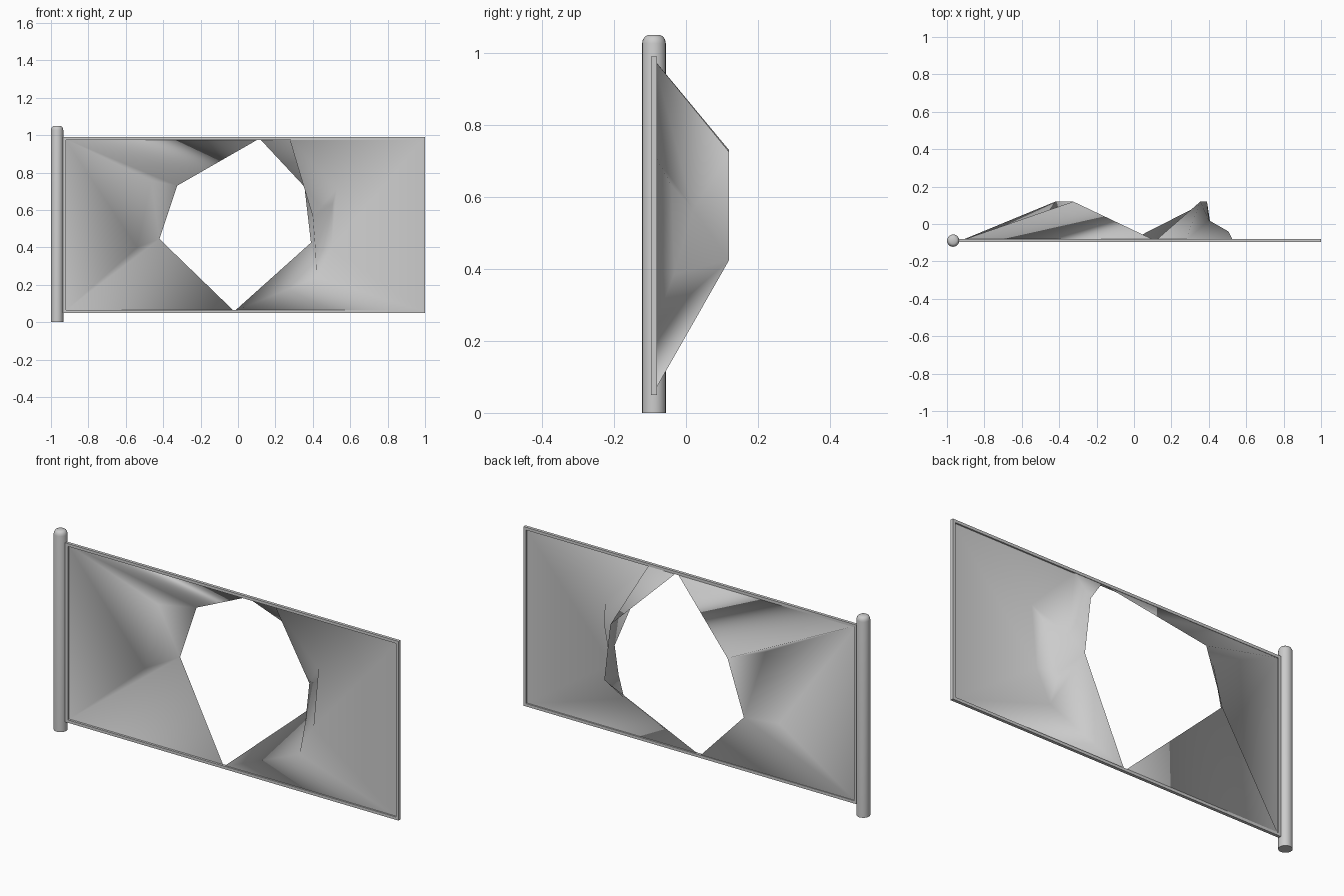
import bpy, bmesh, math

if "Cube" in bpy.data.objects:
    bpy.data.objects.remove(bpy.data.objects["Cube"])

YP = -0.089  # plane of the fence


def make(name, bm, angle=None):
    me = bpy.data.meshes.new(name)
    bm.to_mesh(me)
    bm.free()
    ob = bpy.data.objects.new(name, me)
    bpy.context.collection.objects.link(ob)
    if angle:
        bpy.ops.object.select_all(action='DESELECT')
        ob.select_set(True)
        bpy.context.view_layer.objects.active = ob
        bpy.ops.object.shade_smooth_by_angle(angle=math.radians(angle))
    return ob


# Post: lathed profile with rounded top
profile = [(0, 0), (0.033, 0), (0.033, 1.027), (0.031, 1.037),
           (0.026, 1.045), (0.018, 1.05), (0, 1.05)]
bm = bmesh.new()
vs = [bm.verts.new((r, 0, z)) for r, z in profile]
es = [bm.edges.new(p) for p in zip(vs, vs[1:])]
bmesh.ops.spin(bm, geom=vs + es, cent=(0, 0, 0), axis=(0, 0, 1),
               angle=2 * math.pi, steps=20)
bmesh.ops.remove_doubles(bm, verts=bm.verts, dist=1e-4)
bmesh.ops.recalc_face_normals(bm, faces=bm.faces)
make("post", bm, 50).location = (-0.967, YP, 0)


# Frame: four square bars around the panel
def bar(name, x0, x1, z0, z1):
    bm = bmesh.new()
    bmesh.ops.create_cube(bm, size=1)
    bmesh.ops.scale(bm, vec=(x1 - x0, 0.016, z1 - z0), verts=bm.verts)
    make(name, bm).location = ((x0 + x1) / 2, YP, (z0 + z1) / 2)


W = 0.015
bar("frame_top", -0.935, 1.0, 0.99 - W, 0.99)
bar("frame_bottom", -0.935, 1.0, 0.05, 0.05 + W)
bar("frame_left", -0.935, -0.935 + W, 0.05 + W, 0.99 - W)
bar("frame_right", 1.0 - W, 1.0, 0.05 + W, 0.99 - W)

# Torn sheet: flat border, bent folds and the edge of the hole
pts = {
    # corners and border points
    "TL": (-0.927, YP, 0.982), "BL": (-0.927, YP, 0.058),
    "TR": (0.992, YP, 0.982), "BR": (0.992, YP, 0.058),
    "T": (0.275, YP, 0.982),
    # hole edge
    "A": (0.115, YP, 0.982), "B": (-0.325, 0.12, 0.73), "C": (-0.42, 0.12, 0.445),
    "D": (-0.02, YP, 0.058), "E": (0.39, 0.12, 0.425), "F": (0.355, 0.12, 0.725),
    # left folds
    "G1": (-0.463, 0.0, 0.755), "G2": (-0.54, 0.0, 0.40),
    # right folds
    "P": (0.40, 0.02, 0.565), "L1": (0.505, -0.04, 0.632), "L3": (0.414, -0.033, 0.385),
    "Q": (0.42, YP, 0.24), "N1": (0.53, YP, 0.72), "N2": (0.50, YP, 0.40),
}
faces = ["TL BL G2", "TL G2 G1", "TL G1 B", "TL B A", "G1 G2 C", "G1 C B",
         "G2 BL C", "BL D C",
         "A F T", "T F P", "F E P", "E L3 P", "E D Q", "E Q L3",
         "T N1 TR", "TR N1 N2", "TR N2 BR", "N2 Q BR", "Q D BR",
         "T P N1", "P L1 N1", "N1 L1 N2", "L1 L3 N2", "N2 L3 Q", "P L3 L1"]
bm = bmesh.new()
v = {k: bm.verts.new(p) for k, p in pts.items()}
for f in faces:
    bm.faces.new([v[k] for k in f.split()])
bmesh.ops.recalc_face_normals(bm, faces=bm.faces)
make("torn_sheet", bm, 180)
